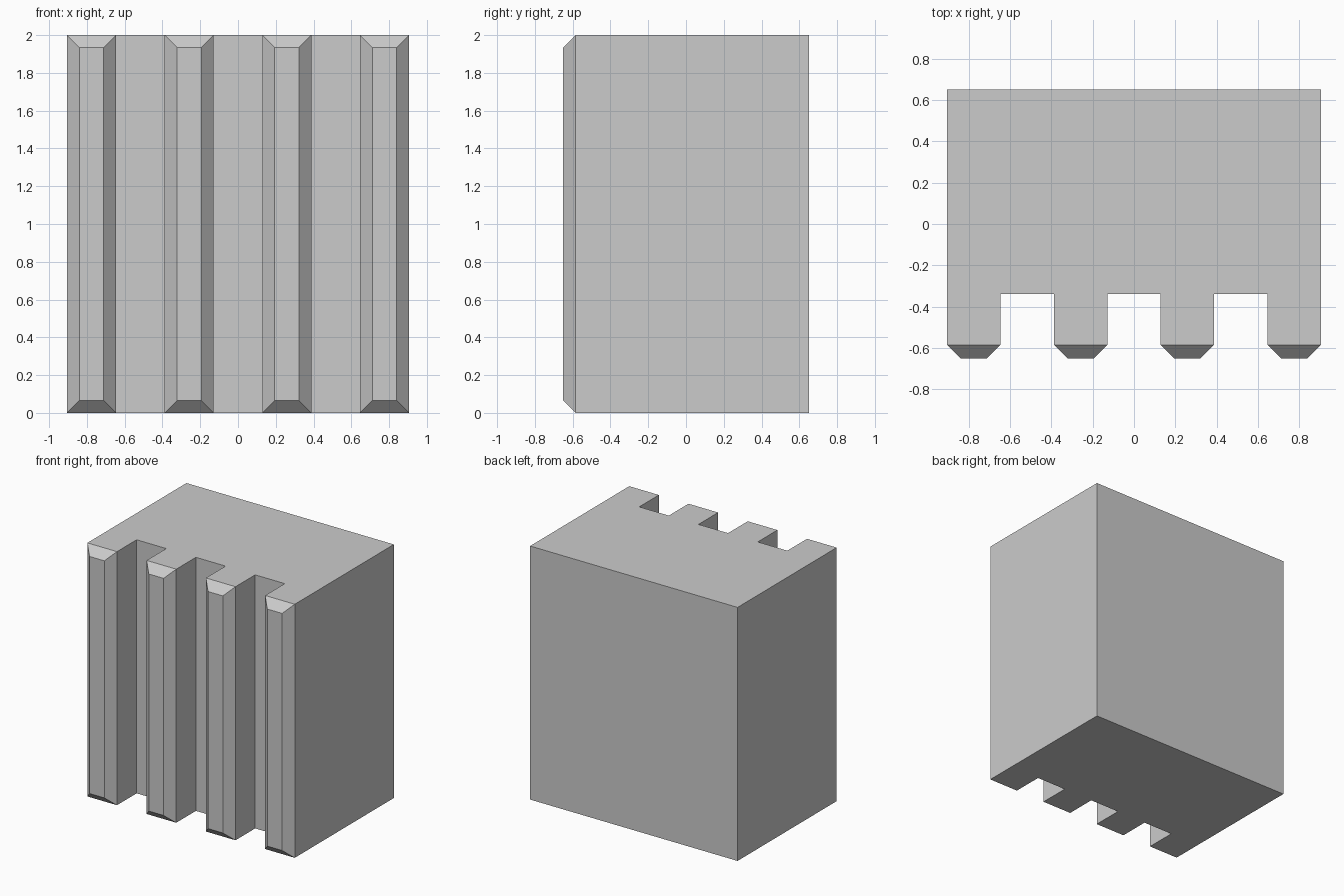
import bpy
import bmesh
from mathutils import Vector

if "Cube" in bpy.data.objects:
    bpy.data.objects.remove(bpy.data.objects["Cube"])

HALF_W, BACK, FRONT, HEIGHT = 0.905, 0.65, -0.65, 2.0
GROOVE_Y = -0.34            # floor of the grooves
CHAMFER = 0.065
RIBS = 4
STEP = 2 * HALF_W / (2 * RIBS - 1)   # ribs and grooves share one width
RIB_Y = FRONT + CHAMFER     # where the rib chamfers begin

# Comb-shaped footprint, counter-clockwise from the back left
profile = [(-HALF_W, BACK)]
for i in range(RIBS):
    x = -HALF_W + 2 * i * STEP
    if i:
        profile.append((x, GROOVE_Y))
    profile += [(x, RIB_Y), (x + STEP, RIB_Y)]
    if i < RIBS - 1:
        profile.append((x + STEP, GROOVE_Y))
profile.append((HALF_W, BACK))

# Extrude the footprint upwards
bm = bmesh.new()
base = bm.faces.new([bm.verts.new((x, y, 0)) for x, y in profile])
top = bmesh.ops.extrude_face_region(bm, geom=[base], use_keep_orig=True)["geom"]
bmesh.ops.translate(bm, vec=Vector((0, 0, HEIGHT)),
                    verts=[g for g in top if isinstance(g, bmesh.types.BMVert)])
bmesh.ops.recalc_face_normals(bm, faces=bm.faces[:])
bm.normal_update()

# Raised, chamfered front on each rib
rib_fronts = [f for f in bm.faces
              if all(abs(v.co.y - RIB_Y) < 1e-4 for v in f.verts)]
bmesh.ops.inset_individual(bm, faces=rib_fronts, thickness=CHAMFER,
                           depth=CHAMFER, use_even_offset=True)
bmesh.ops.recalc_face_normals(bm, faces=bm.faces[:])

mesh = bpy.data.meshes.new("ribbed_block")
bm.to_mesh(mesh)
bm.free()
bpy.context.collection.objects.link(bpy.data.objects.new("ribbed_block", mesh))
